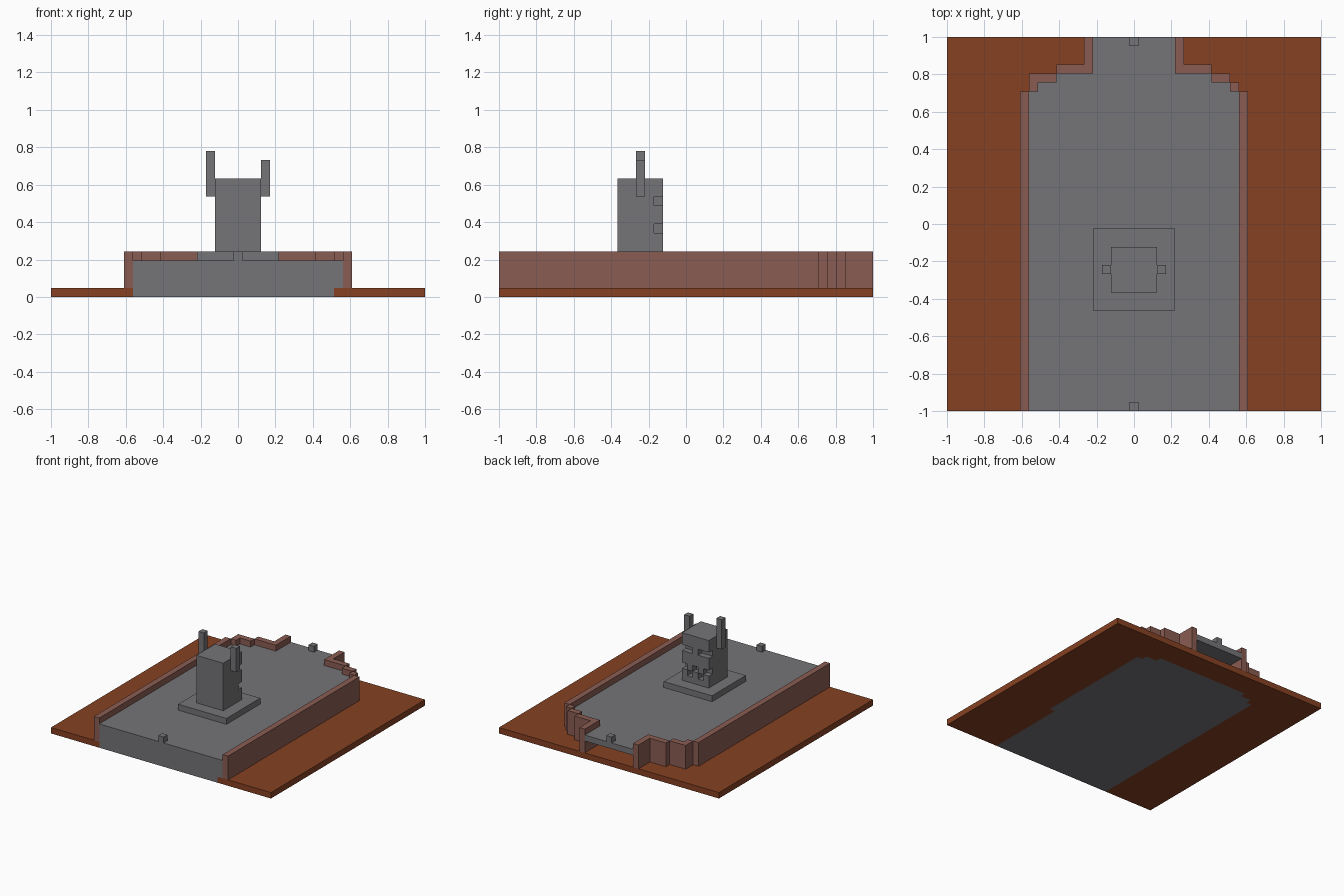
import bpy
import bmesh
from mathutils import Matrix, Vector

cube = bpy.data.objects.get("Cube")
if cube:
    bpy.data.objects.remove(cube, do_unlink=True)

V = 2 / 41      # one block; everything sits on this block grid
EDGE = 20.5     # half the ground width in blocks


def material(name, rgb):
    m = bpy.data.materials.new(name)
    m.use_nodes = True
    m.diffuse_color = (*rgb, 1)
    m.node_tree.nodes["Principled BSDF"].inputs["Base Color"].default_value = (*rgb, 1)
    return m


stone = material("grey stone", (0.178, 0.173, 0.185))
earth = material("brown earth", (0.238, 0.053, 0.016))
brick = material("dull red brick", (0.252, 0.107, 0.084))


def blocks(name, mat, boxes):
    """One object from boxes given as (x0, x1, y0, y1, z0, z1) in blocks."""
    bm = bmesh.new()
    for x0, x1, y0, y1, z0, z1 in boxes:
        mid = Vector((x0 + x1, y0 + y1, z0 + z1)) * V / 2
        size = Vector((x1 - x0, y1 - y0, z1 - z0)) * V
        bmesh.ops.create_cube(bm, size=1, matrix=Matrix.Translation(mid) @ Matrix.Diagonal((*size, 1)))
    mesh = bpy.data.meshes.new(name)
    bm.to_mesh(mesh)
    bm.free()
    mesh.materials.append(mat)
    obj = bpy.data.objects.new(name, mesh)
    bpy.context.collection.objects.link(obj)
    return obj


# Footprint rows: y start, y end, stone edge on the right, stone edge on the left
footing_rows = [
    (-EDGE, -6.5, -11.5, 10.5),
    (-6.5, 14.5, -11.5, 11.5),
    (14.5, 15.5, -10.5, 10.5),
    (15.5, 16.5, -8.5, 8.5),
]

# Ground plate around the stone footing
ground = [(-EDGE, EDGE, 16.5, EDGE, 0, 1)]
footing = []
for y0, y1, right, left in footing_rows:
    ground += [(-EDGE, right, y0, y1, 0, 1), (left, EDGE, y0, y1, 0, 1)]
    footing.append((right, left, y0, y1, 0, 1))
blocks("ground", earth, ground)
blocks("footing", stone, footing)

# Raised platform, narrowing at the back to an overhanging slab
blocks("platform", stone, [
    (-11.5, 11.5, -EDGE, 14.5, 1, 4),
    (-10.5, 10.5, 14.5, 15.5, 1, 4),
    (-8.5, 8.5, 15.5, 16.5, 1, 4),
    (-4.5, 4.5, 16.5, EDGE, 3, 4),
])

# Brick walls, stepping in towards the back opening
for side, name, corner_end in ((1, "left_wall", 15.5), (-1, "right_wall", 16.5)):
    plan = [
        (11.5, 12.5, -EDGE, 14.5),
        (10.5, 11.5, 14.5, corner_end),
        (8.5, 10.5, 15.5, 16.5),
        (4.5, 8.5, 16.5, 17.5),
        (4.5, 5.5, 17.5, EDGE),
    ]
    blocks(name, brick, [(*sorted((side * a, side * b)), y0, y1, 1, 5) for a, b, y0, y1 in plan])

# Small marker stones at both ends
blocks("front_marker", stone, [(-0.5, 0.5, -EDGE, 1 - EDGE, 4, 5)])
blocks("back_marker", stone, [(-0.5, 0.5, EDGE - 1, EDGE, 4, 5)])

# Statue: pedestal, body, carved face layer and raised arms
blocks("pedestal", stone, [(-4.5, 4.5, -9.5, -0.5, 4, 5)])
blocks("statue_body", stone, [(-2.5, 2.5, -7.5, -3.5, 5, 13)])

face = [(-2.5, 2.5, -3.5, -2.5, z0, z1) for z0, z1 in ((5, 6), (8, 10), (11, 13))]
for z, solid in ((6, (-2, 0, 2)), (7, (-1, 1)), (10, (0,))):
    face += [(x - 0.5, x + 0.5, -3.5, -2.5, z, z + 1) for x in solid]
blocks("statue_face", stone, face)

blocks("left_arm", stone, [(2.5, 3.5, -5.5, -4.5, 11, 15)])
blocks("right_arm", stone, [(-3.5, -2.5, -5.5, -4.5, 11, 16)])
